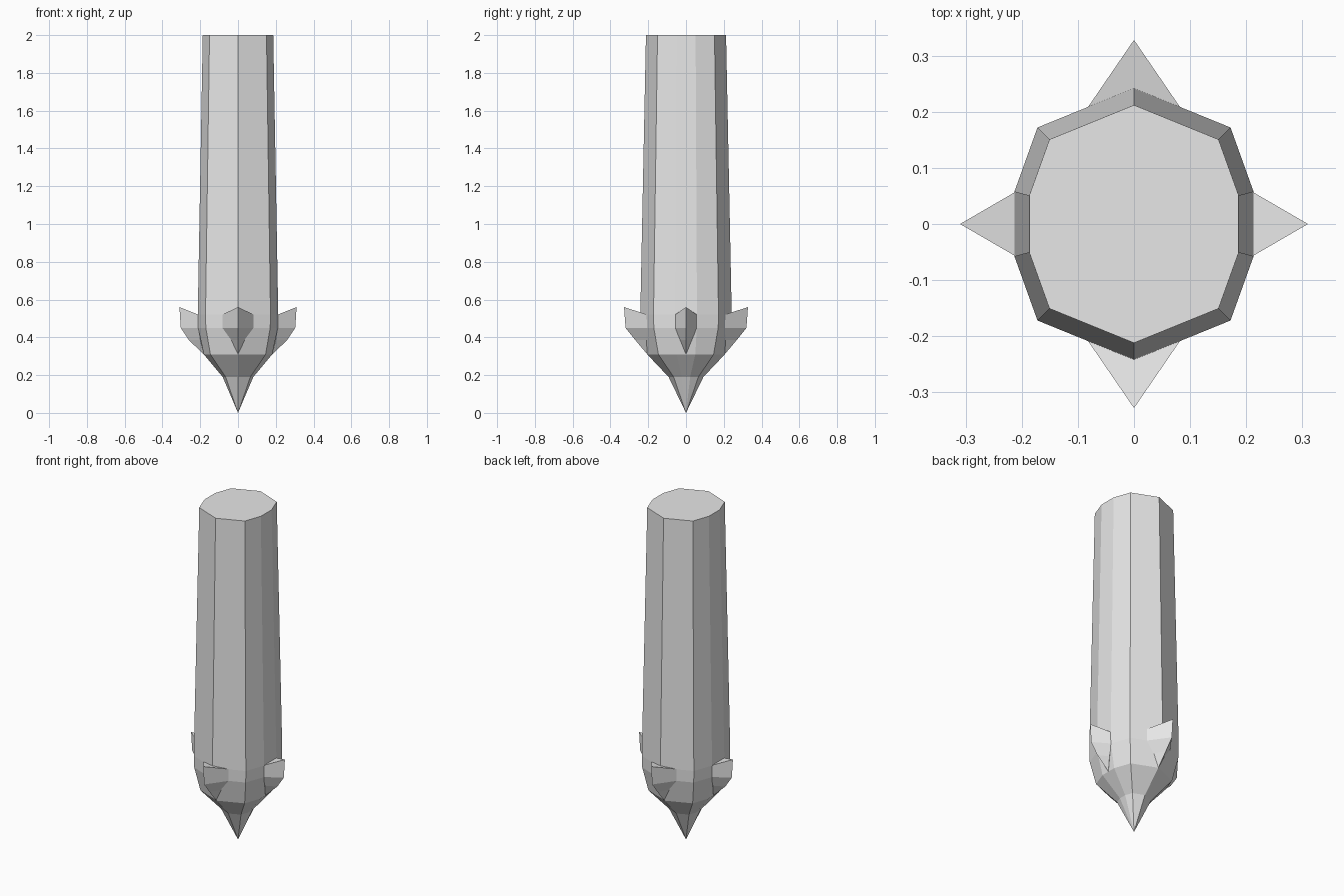
import bpy, bmesh, math
from mathutils import Matrix

cube = bpy.data.objects.get("Cube")
if cube:
    bpy.data.objects.remove(cube, do_unlink=True)

GREY = (0.8, 0.8, 0.8, 1)
grey = bpy.data.materials.new("plain grey")
grey.use_nodes = True
grey.diffuse_color = GREY
grey.node_tree.nodes["Principled BSDF"].inputs["Base Color"].default_value = GREY


def finish(bm, name):
    """Turn a bmesh into a flat-shaded grey object."""
    bmesh.ops.recalc_face_normals(bm, faces=bm.faces)
    mesh = bpy.data.meshes.new(name)
    bm.to_mesh(mesh)
    bm.free()
    mesh.materials.append(grey)
    obj = bpy.data.objects.new(name, mesh)
    bpy.context.collection.objects.link(obj)
    return obj


def loft(bm, rings, tip):
    """Bridge equal rings from the top down, cap the top, close on a point."""
    loops = [[bm.verts.new(p) for p in ring] for ring in rings]
    end = bm.verts.new(tip)
    n = len(loops[0])
    bm.faces.new(loops[0])
    for i in range(n):
        j = (i + 1) % n
        for a, b in zip(loops, loops[1:]):
            bm.faces.new((a[i], a[j], b[j], b[i]))
        bm.faces.new((loops[-1][i], loops[-1][j], end))


# Tapered ten-sided shaft with a pointed lower end
quarter = [(0.213, 0.058), (0.172, 0.172)]
half = quarter + [(0, 0.242)] + [(-x, y) for x, y in reversed(quarter)]
section = half + [(-x, -y) for x, y in half]
profile = [(2.0, 0.876), (0.52, 1.0), (0.45, 0.99), (0.31, 0.85), (0.19, 0.38)]
bm = bmesh.new()
loft(bm, [[(x * s, y * s, z) for x, y in section] for z, s in profile], (0, 0, 0))
finish(bm, "shaft")


def barb(name, width, root, ridge, angle):
    """Kite-shaped barb with a raised ridge, built along +x and turned."""
    (top, mid, low, foot) = ridge
    rows = [(0.52, 0.56, 1.0, 1.0, top), (0.45, 0.45, 1.0, 0.99, mid),
            (0.385, 0.385, 0.53, 0.95, low)]
    rings = []
    for z, ridge_z, w, s, out in rows:
        side = root * s - 0.003
        rings.append([(side, -width * w, z), (out, 0, ridge_z),
                      (side, width * w, z), (0.12, 0, z)])
    bm = bmesh.new()
    loft(bm, rings, (foot, 0, 0.31))
    bm.transform(Matrix.Rotation(angle, 4, "Z"))
    finish(bm, name)


# Four barbs around the widest part
side_ridge = (0.31, 0.303, 0.26, 0.181)
end_ridge = (0.328, 0.32, 0.268, 0.205)
barb("left_barb", 0.058, 0.213, side_ridge, 0)
barb("back_barb", 0.085, 0.207, end_ridge, math.pi / 2)
barb("right_barb", 0.058, 0.213, side_ridge, math.pi)
barb("front_barb", 0.085, 0.207, end_ridge, -math.pi / 2)
